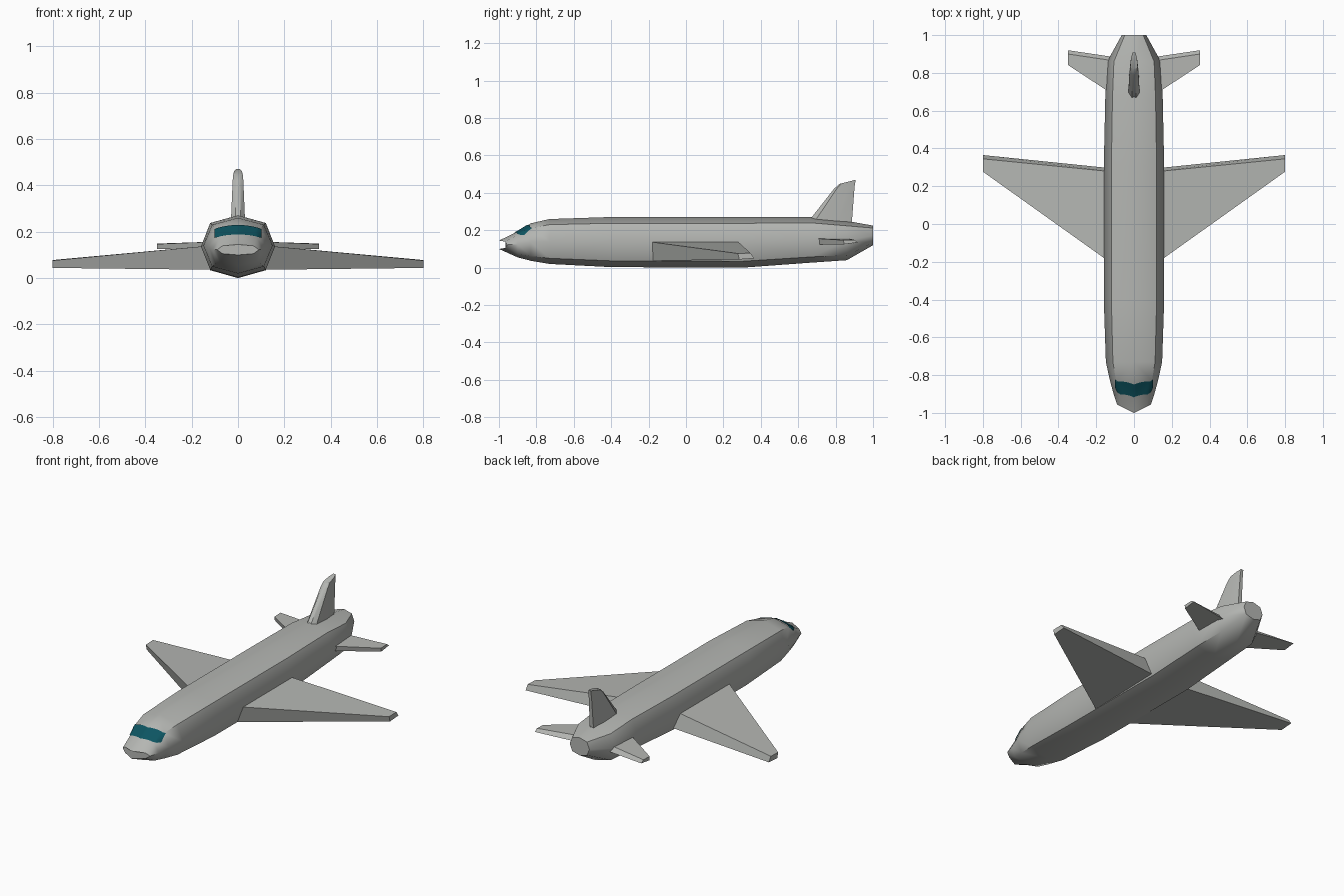
import bpy, bmesh, math
from mathutils import Vector
from mathutils.bvhtree import BVHTree

if "Cube" in bpy.data.objects:
    bpy.data.objects.remove(bpy.data.objects["Cube"])


def material(name, rgb):
    m = bpy.data.materials.new(name)
    m.diffuse_color = (*rgb, 1)
    m.use_nodes = True
    m.node_tree.nodes["Principled BSDF"].inputs["Base Color"].default_value = m.diffuse_color
    return m


GREY = material("light_grey", (0.46, 0.47, 0.45))
TEAL = material("dark_teal_glass", (0.004, 0.09, 0.12))


def finish(name, bm, mat, angle=None, mirror=False):
    bmesh.ops.recalc_face_normals(bm, faces=bm.faces)
    me = bpy.data.meshes.new(name)
    bm.to_mesh(me)
    bm.free()
    me.materials.append(mat)
    ob = bpy.data.objects.new(name, me)
    bpy.context.collection.objects.link(ob)
    if mirror:
        ob.modifiers.new("mirror", 'MIRROR').use_mirror_merge = False
    if angle:
        bpy.ops.object.select_all(action='DESELECT')
        ob.select_set(True)
        bpy.context.view_layer.objects.active = ob
        bpy.ops.object.shade_smooth_by_angle(angle=math.radians(angle))
    return ob


def loft(sections):
    """Skin closed rings of points and cap both ends."""
    bm = bmesh.new()
    rings = [[bm.verts.new(p) for p in s] for s in sections]
    n = len(rings[0])
    for a, b in zip(rings, rings[1:]):
        for i in range(n):
            j = (i + 1) % n
            bm.faces.new((a[i], a[j], b[j], b[i]))
    bm.faces.new(rings[0])
    bm.faces.new(rings[-1])
    return bm


# Fuselage: eight-sided rings (y, bottom, top, half width, backward bow)
stations = [(-1.0, 0.10, 0.145, 0.09, 0.045),
            (-0.90, 0.055, 0.193, 0.108, 0.0),
            (-0.83, 0.037, 0.237, 0.127, 0.0),
            (-0.73, 0.02, 0.26, 0.149, 0.0),
            (-0.40, 0.003, 0.271, 0.16, 0.0),
            (0.30, 0.0, 0.271, 0.16, 0.0),
            (0.67, 0.027, 0.27, 0.152, 0.0),
            (0.86, 0.04, 0.25, 0.142, 0.0),
            (1.0, 0.12, 0.225, 0.065, 0.0)]
rings = []
for y, zb, zt, hw, bow in stations:
    ring = []
    for i in range(8):
        a = i * math.pi / 4
        k = 1.06 if i % 2 else 1.0
        u, v = k * math.cos(a), k * math.sin(a)
        ring.append((hw * u, y + bow * abs(u), (zb + zt) / 2 + (zt - zb) / 2 * v))
    rings.append(ring)
body = loft(rings)
bmesh.ops.triangulate(body, faces=[f for f in body.faces if len(f.verts) == 4])
tree = BVHTree.FromBMesh(body)
finish("fuselage", body, GREY, 50)

# Windscreen: curved strip projected onto the nose from the front
bm = bmesh.new()
cols, rows = 16, 4
grid = []
for i in range(cols + 1):
    x = -0.098 + 0.196 * i / cols
    t = abs(x) / 0.098
    lo, hi = 0.185 - 0.013 * t * t, 0.226 - 0.016 * t * t
    line = []
    for j in range(rows + 1):
        z = lo + (hi - lo) * j / rows
        hit, nor, _, _ = tree.ray_cast(Vector((x, -2, z)), Vector((0, 1, 0)))
        if nor.y > 0:
            nor = -nor
        line.append(bm.verts.new(hit + nor * 0.004))
    grid.append(line)
for a, b in zip(grid, grid[1:]):
    for j in range(rows):
        bm.faces.new((a[j], b[j], b[j + 1], a[j + 1]))
glass = finish("windscreen", bm, TEAL, 60)
if glass.data.polygons[0].normal.y > 0:
    glass.data.flip_normals()


def surface(name, x0, root, x1, tip):
    """Mirrored pair of flying surfaces from two (y, z) sections."""
    finish(name, loft([[(x0, y, z) for y, z in root],
                       [(x1, y, z) for y, z in tip]]), GREY, mirror=True)


# Main wings and tailplanes
surface("wings", 0.10,
        [(-0.222, 0.142), (0.275, 0.142), (0.293, 0.045), (-0.19, 0.036)], 0.80,
        [(0.277, 0.076), (0.345, 0.078), (0.365, 0.056), (0.345, 0.044), (0.285, 0.046)][:2]
        + [(0.365, 0.05), (0.285, 0.044)])
surface("tailplanes", 0.08,
        [(0.665, 0.158), (0.86, 0.158), (0.88, 0.128), (0.675, 0.124)], 0.35,
        [(0.842, 0.147), (0.90, 0.149), (0.92, 0.135), (0.845, 0.125)])


# Tail fin: blunt tapered sections stacked upward
def fin_ring(y0, z0, y1, z1, hw):
    shape = [(0, 0.4), (0.14, 1), (0.65, 0.8), (1, 0.4)]
    pts = [(hw * w, y0 + (y1 - y0) * t, z0 + (z1 - z0) * t) for t, w in shape]
    return pts + [(-x, y, z) for x, y, z in reversed(pts)]


finish("tail_fin", loft([fin_ring(0.645, 0.235, 0.885, 0.22, 0.031),
                         fin_ring(0.79, 0.42, 0.901, 0.43, 0.023),
                         fin_ring(0.82, 0.448, 0.907, 0.47, 0.02)]), GREY, 35)
